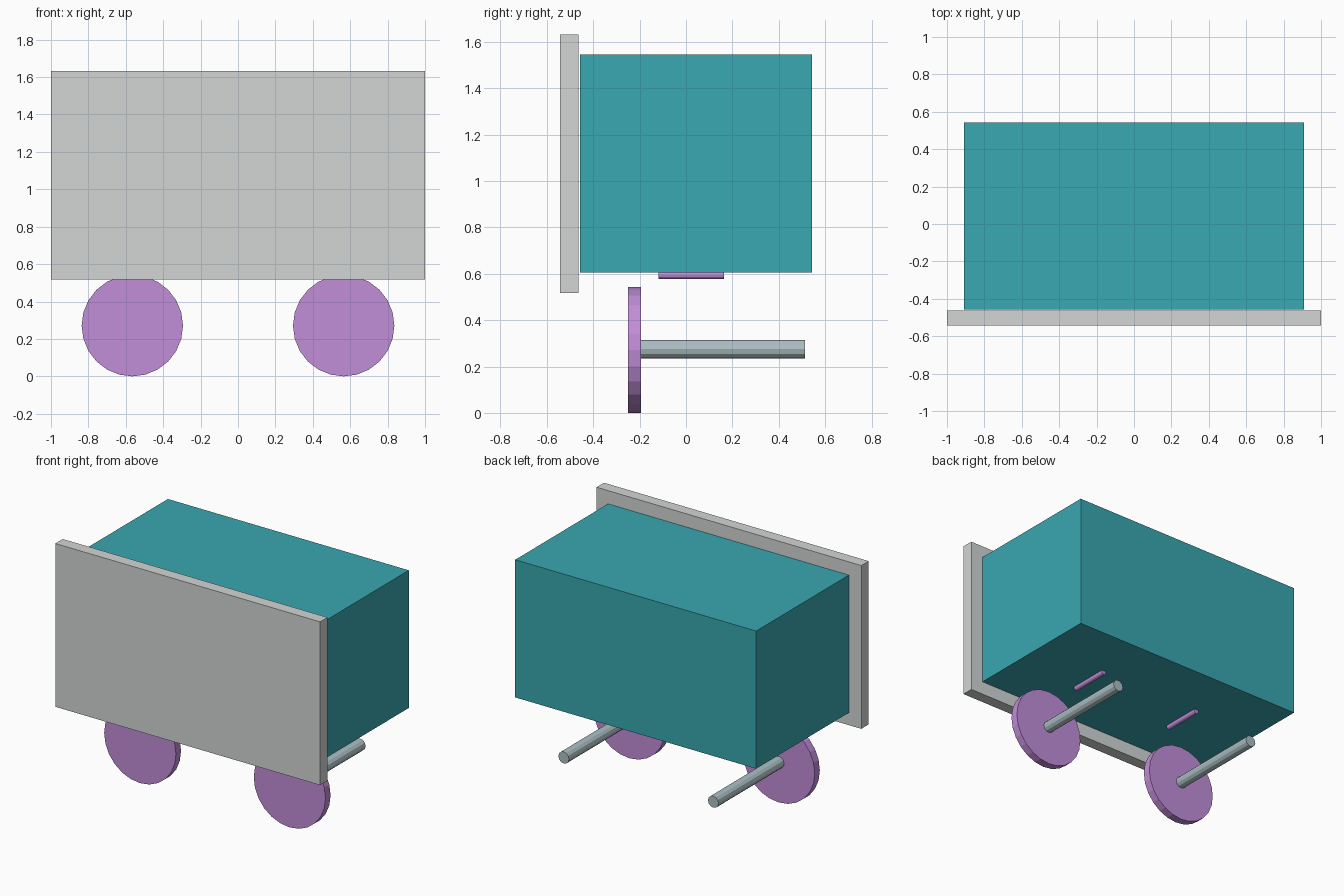
import bpy
import math

if "Cube" in bpy.data.objects:
    bpy.data.objects.remove(bpy.data.objects["Cube"])


def material(name, rgb):
    """Flat colour given as 0-255 display values."""
    def linear(c):
        c /= 255
        return c / 12.92 if c <= 0.04045 else ((c + 0.055) / 1.055) ** 2.4
    mat = bpy.data.materials.new(name)
    mat.diffuse_color = (*[linear(c) for c in rgb], 1)
    mat.use_nodes = True
    mat.node_tree.nodes["Principled BSDF"].inputs["Base Color"].default_value = mat.diffuse_color
    return mat


TEAL = material("teal", (57, 168, 177))
GREY = material("light_grey", (211, 214, 214))
PURPLE = material("purple", (194, 142, 217))
STEEL = material("blue_grey", (172, 191, 196))


def box(name, low, high, mat):
    bpy.ops.mesh.primitive_cube_add(
        size=1, location=[(a + b) / 2 for a, b in zip(low, high)])
    obj = bpy.context.object
    obj.name = name
    obj.scale = [b - a for a, b in zip(low, high)]
    bpy.ops.object.transform_apply(location=False, rotation=False, scale=True)
    obj.data.materials.append(mat)


def rod(name, x, z, radius, y0, y1, sides, mat):
    """Flat-sided cylinder running front to back."""
    bpy.ops.mesh.primitive_cylinder_add(
        vertices=sides, radius=radius, depth=y1 - y0,
        location=(x, (y0 + y1) / 2, z), rotation=(math.pi / 2, 0, 0))
    obj = bpy.context.object
    obj.name = name
    obj.data.materials.append(mat)


# Main body and the larger panel on its front
box("body", (-0.91, -0.457, 0.605), (0.91, 0.543, 1.545), TEAL)
box("front_panel", (-1, -0.543, 0.517), (1, -0.463, 1.632), GREY)

# Wheels, axles and the small pins under the body, on both sides
for side, s in (("left", -1), ("right", 1)):
    rod(side + "_wheel", s * 0.565, 0.271, 0.271, -0.25, -0.195, 24, PURPLE)
    rod(side + "_axle", s * 0.565, 0.275, 0.04, -0.249, 0.513, 12, STEEL)
    rod(side + "_pin", s * 0.395, 0.595, 0.018, -0.118, 0.163, 12, PURPLE)
